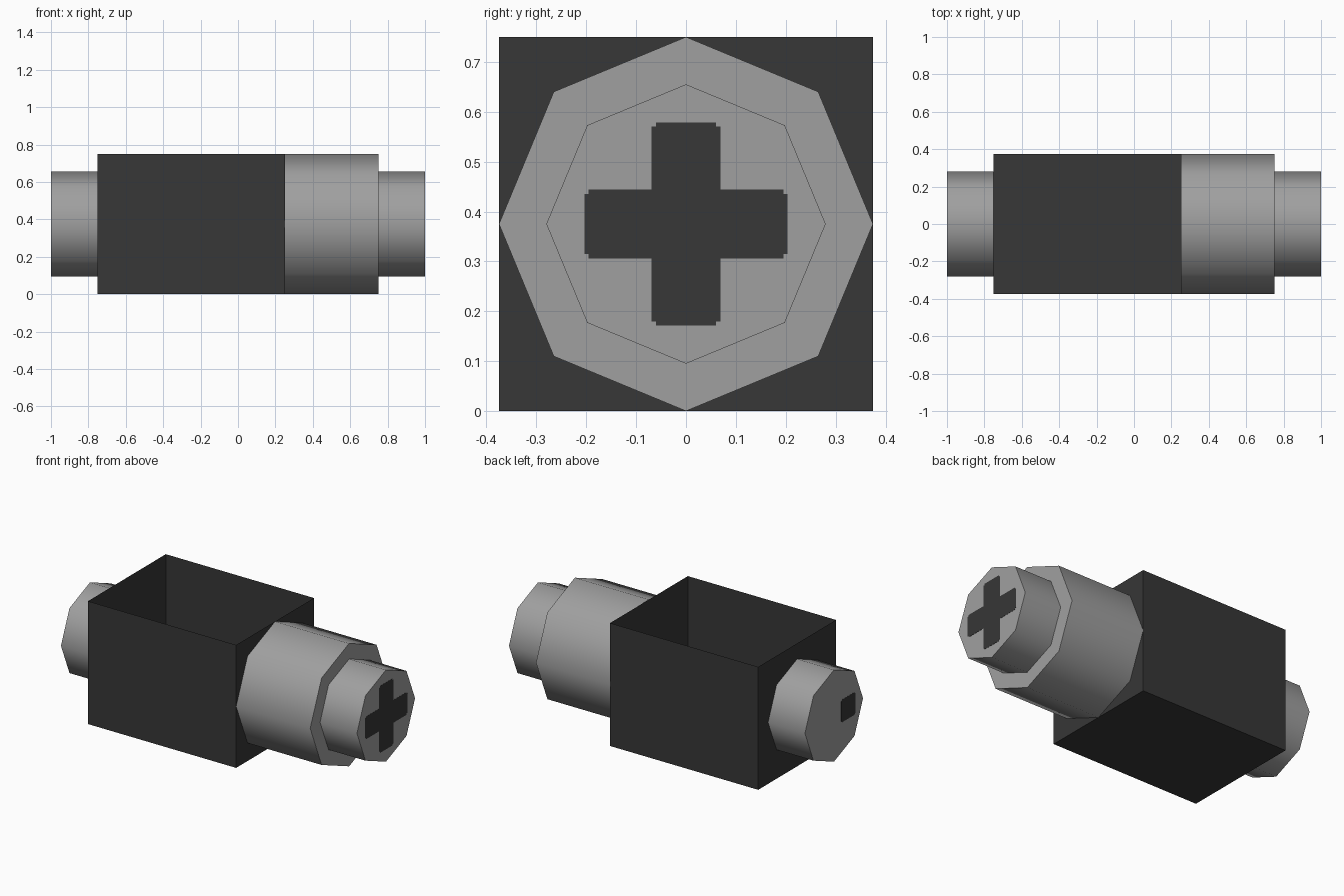
import bpy, bmesh, math

if "Cube" in bpy.data.objects:
    bpy.data.objects.remove(bpy.data.objects["Cube"])

ZC = 0.375  # height of the long axis


def material(name, v):
    m = bpy.data.materials.new(name)
    m.diffuse_color = (v, v, v, 1)
    m.use_nodes = True
    m.node_tree.nodes["Principled BSDF"].inputs["Base Color"].default_value = m.diffuse_color
    return m


DARK = material("dark grey", 0.038)
LIGHT = material("mid grey", 0.35)


def finish(bm, name, mat):
    me = bpy.data.meshes.new(name)
    bm.to_mesh(me)
    bm.free()
    me.materials.append(mat)
    ob = bpy.data.objects.new(name, me)
    bpy.context.collection.objects.link(ob)
    return ob


def stepped_barrel(name, profile, sides=8):
    """Octagonal turned part along x; the last station is capped."""
    bm = bmesh.new()
    rings = []
    for x, r in profile:
        angles = [2 * math.pi * i / sides for i in range(sides)]
        rings.append([bm.verts.new((x, r * math.cos(a), ZC + r * math.sin(a))) for a in angles])
    for a, b in zip(rings, rings[1:]):
        for i in range(sides):
            j = (i + 1) % sides
            bm.faces.new((a[i], a[j], b[j], b[i]))
    bm.faces.new(rings[-1])
    bmesh.ops.recalc_face_normals(bm, faces=bm.faces)
    if profile[-1][0] > profile[0][0]:
        outward = 1
    else:
        outward = -1
    bm.faces.ensure_lookup_table()
    bm.normal_update()
    if bm.faces[-1].normal.x * outward < 0:
        bmesh.ops.reverse_faces(bm, faces=bm.faces)
    ob = finish(bm, name, LIGHT)
    bpy.ops.object.select_all(action='DESELECT')
    ob.select_set(True)
    bpy.context.view_layer.objects.active = ob
    bpy.ops.object.shade_smooth_by_angle(angle=math.radians(60))


def plate(name, outline, x, depth):
    """Thin painted mark on an end cap, outline in (y, z) about the axis."""
    bm = bmesh.new()
    face = bm.faces.new([bm.verts.new((x, y, ZC + z)) for y, z in outline])
    ext = bmesh.ops.extrude_face_region(bm, geom=[face], use_keep_orig=True)
    for v in ext["geom"]:
        if isinstance(v, bmesh.types.BMVert):
            v.co.x += depth
    bmesh.ops.recalc_face_normals(bm, faces=bm.faces)
    finish(bm, name, DARK)


# Open-topped box with thin walls
bm = bmesh.new()
bmesh.ops.create_cube(bm, size=1)
for v in bm.verts:
    v.co = (v.co.x - 0.25, v.co.y * 0.75, v.co.z * 0.75 + ZC)
bm.normal_update()
bmesh.ops.delete(bm, geom=[f for f in bm.faces if f.normal.z > 0.5], context='FACES_ONLY')
finish(bm, "open_box", DARK)

# Octagonal barrels on both ends
stepped_barrel("right_barrel", [(0.25, 0.375), (0.75, 0.375), (0.75, 0.28), (0.999, 0.28)])
stepped_barrel("left_shaft", [(-0.75, 0.28), (-0.999, 0.28)])

# Cross slot mark on the right end: one arm turned four times
W, L, C = 0.069, 0.204, 0.009
arm = [(W, -W), (L - C, -W), (L - C, -W + C), (L, -W + C),
       (L, W - C), (L - C, W - C), (L - C, W)]
cross = []
for k in range(4):
    c, s = [(1, 0), (0, 1), (-1, 0), (0, -1)][k]
    cross += [(c * y - s * z, s * y + c * z) for y, z in arm]
plate("cross_mark", cross, 0.998, 0.002)

# Small rectangular mark on the left end
I = W + C
rect = [(-I, W), (-W, W - C), (-W, -W + C), (-I, -W),
        (-L + C, -W), (-L, -W + C), (-L, W - C), (-L + C, W)]
plate("side_mark", rect, -0.998, -0.002)
